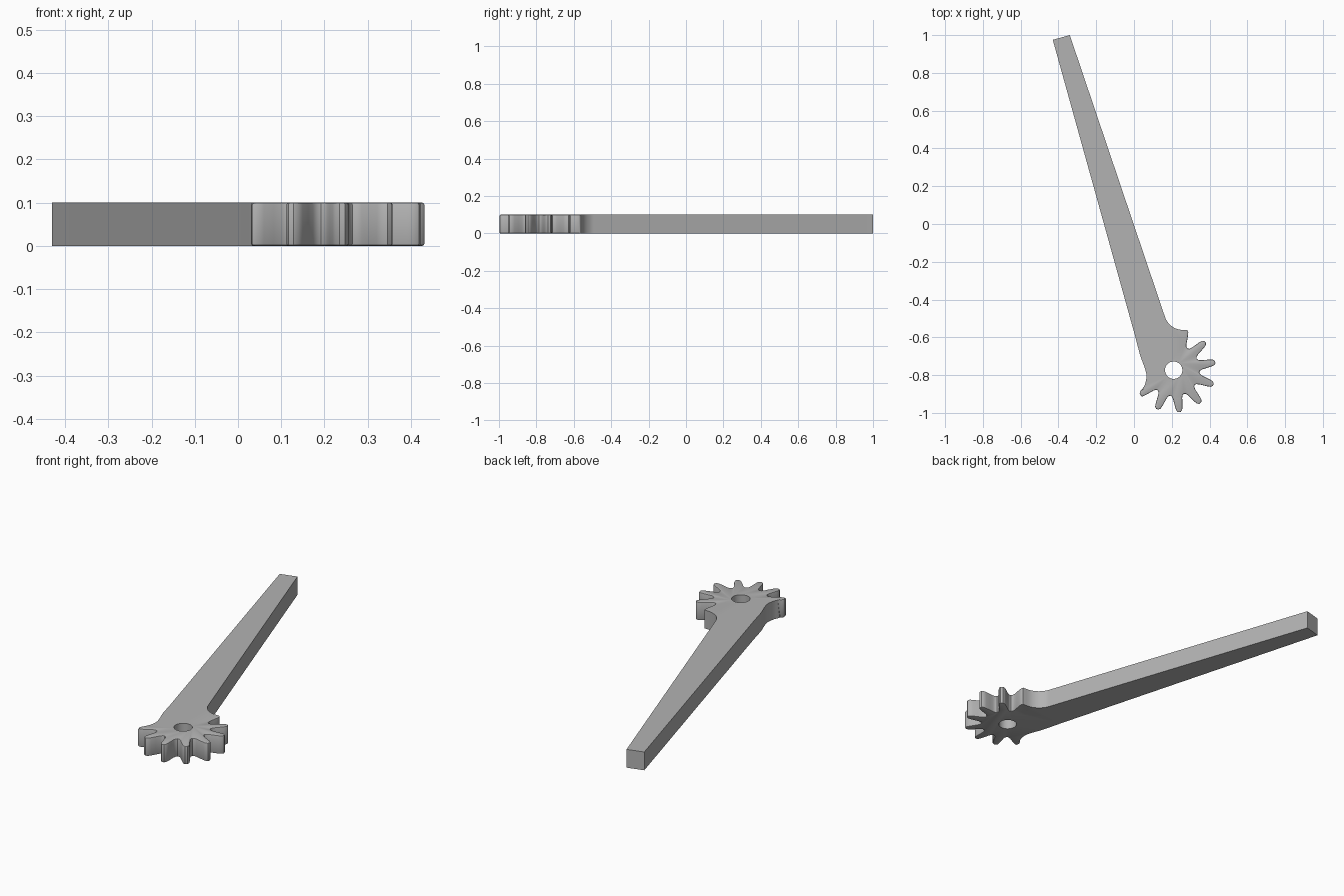
import bpy, bmesh
from math import radians, cos, sin
from mathutils import Vector

if "Cube" in bpy.data.objects:
    bpy.data.objects.remove(bpy.data.objects["Cube"], do_unlink=True)

HEIGHT = 0.1
CENTER = Vector((0.21, -0.774))
PITCH = 31.0
FIRST = 216.0

grey = bpy.data.materials.new("plain grey")
grey.use_nodes = True
grey.diffuse_color = (0.45, 0.45, 0.45, 1)
grey.node_tree.nodes["Principled BSDF"].inputs["Base Color"].default_value = (0.45, 0.45, 0.45, 1)


def polar(radius, degrees):
    a = radians(degrees)
    return CENTER + Vector((cos(a), sin(a))) * radius


def smooth_path(points, steps=4):
    """Catmull-Rom curve through the points."""
    pts = [Vector(p) for p in points]
    pts = [pts[0] * 2 - pts[1]] + pts + [pts[-1] * 2 - pts[-2]]
    out = []
    for a, b, c, d in zip(pts, pts[1:], pts[2:], pts[3:]):
        for i in range(steps):
            t = i / steps
            out.append(0.5 * (2 * b + (c - a) * t + (2 * a - 5 * b + 4 * c - d) * t ** 2
                              + (3 * b - a - 3 * c + d) * t ** 3))
    return out + [pts[-2]]


# Half tooth, from root to tip: radius and angle from the tooth centre line
flank = [(0.136, 15.5), (0.140, 12), (0.153, 9.2), (0.175, 7.2),
         (0.200, 5.4), (0.216, 4), (0.224, 1.6)]

# Gear rim: trailing flank of the first tooth, six whole teeth, leading flank of the last
rim = [polar(r, FIRST + a) for r, a in reversed(flank)]
for i in range(1, 7):
    mid = FIRST + i * PITCH
    rim += [polar(r, mid - a) for r, a in flank[1:]]
    rim += [polar(r, mid + a) for r, a in reversed(flank)]
last = FIRST + 7 * PITCH
rim += [polar(r, last - a) for r, a in flank[1:-1]]

# Curves that join the arm to the gear
left_blend = smooth_path([(0.005, -0.59), (0.018, -0.64), (0.034, -0.70), (0.056, -0.76),
                          (0.066, -0.805), (0.056, -0.855), (0.031, -0.89), (0.036, -0.907)])
right_blend = smooth_path([(0.282, -0.562), (0.235, -0.558), (0.198, -0.540),
                           (0.172, -0.510), (0.160, -0.480)])
outline = [Vector((-0.34, 1.0)), Vector((-0.43, 0.975))] + left_blend + rim + right_blend

# Lever: extruded outline with softened gear edges
bm = bmesh.new()
face = bm.faces.new([bm.verts.new((p.x, p.y, 0)) for p in outline])
top = bmesh.ops.extrude_face_region(bm, geom=[face])
bmesh.ops.translate(bm, vec=(0, 0, HEIGHT),
                    verts=[v for v in top["geom"] if isinstance(v, bmesh.types.BMVert)])
bmesh.ops.recalc_face_normals(bm, faces=bm.faces)
soft = [e for e in bm.edges
        if abs(e.verts[0].co.z - e.verts[1].co.z) < 0.001
        and all(v.co.y < -0.57 and (v.co.xy - CENTER).length < 0.24 and
                (v.co.y < -0.87 or v.co.x > 0.27) for v in e.verts)]
bmesh.ops.bevel(bm, geom=soft, offset=0.005, segments=2, profile=0.5, affect='EDGES')
mesh = bpy.data.meshes.new("gear_lever")
bm.to_mesh(mesh)
bm.free()
mesh.materials.append(grey)
lever = bpy.data.objects.new("gear_lever", mesh)
bpy.context.collection.objects.link(lever)

# Pivot hole
bpy.ops.mesh.primitive_cylinder_add(vertices=40, radius=0.046, depth=HEIGHT * 3,
                                    location=(CENTER.x, CENTER.y, HEIGHT / 2))
cutter = bpy.context.object
cutter.name = "hole_cutter"
cutter.hide_render = True
cutter.data.materials.append(grey)
hole = lever.modifiers.new("pivot hole", 'BOOLEAN')
hole.operation = 'DIFFERENCE'
hole.solver = 'EXACT'
hole.object = cutter

bpy.ops.object.select_all(action='DESELECT')
lever.select_set(True)
bpy.context.view_layer.objects.active = lever
bpy.ops.object.modifier_apply(modifier=hole.name)
bpy.data.objects.remove(cutter, do_unlink=True)
bpy.ops.object.shade_smooth_by_angle(angle=radians(35))
